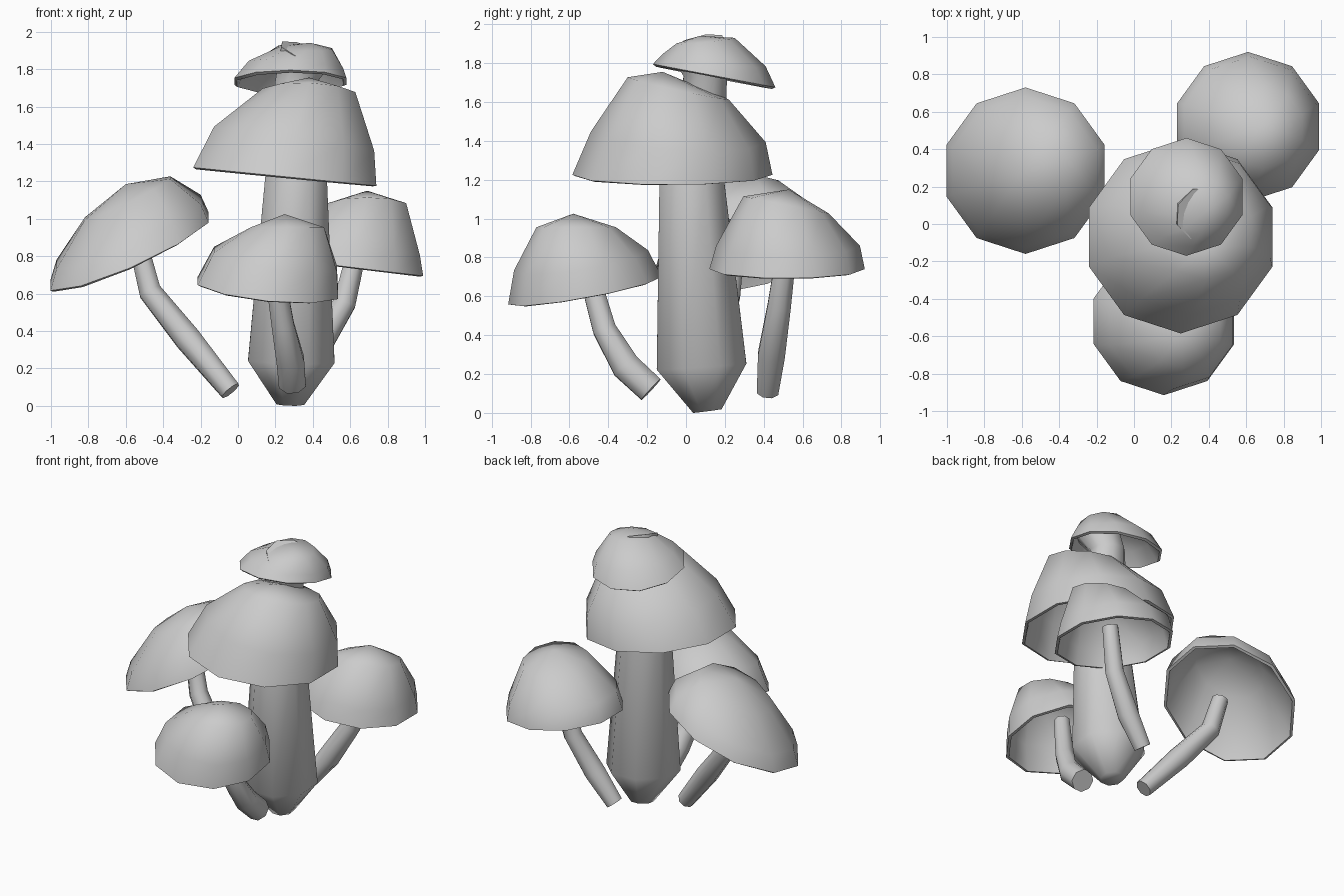
import bpy, bmesh, math
from mathutils import Vector

cube = bpy.data.objects.get("Cube")
if cube:
    bpy.data.objects.remove(cube)

grey = bpy.data.materials.new("plain_grey")
grey.use_nodes = True
shade = (0.6, 0.6, 0.6, 1)
grey.diffuse_color = shade
grey.node_tree.nodes["Principled BSDF"].inputs["Base Color"].default_value = shade


def bridge(bm, lower, upper):
    """Join two vertex loops of equal length with quads."""
    count = len(lower)
    for i in range(count):
        j = (i + 1) % count
        bm.faces.new((lower[i], lower[j], upper[j], upper[i]))


def finish(name, bm, thickness=0):
    """Turn a bmesh into a smooth object, optionally thickened inward."""
    bmesh.ops.recalc_face_normals(bm, faces=bm.faces)
    mesh = bpy.data.meshes.new(name)
    bm.to_mesh(mesh)
    bm.free()
    mesh.materials.append(grey)
    obj = bpy.data.objects.new(name, mesh)
    bpy.context.collection.objects.link(obj)
    bpy.ops.object.select_all(action="DESELECT")
    obj.select_set(True)
    bpy.context.view_layer.objects.active = obj
    if thickness:
        shell = obj.modifiers.new("shell", "SOLIDIFY")
        shell.thickness = thickness
        shell.offset = -1
        bpy.ops.object.modifier_apply(modifier=shell.name)
    bpy.ops.object.shade_smooth_by_angle(angle=math.radians(60))


def cap(name, rings, apex, sides=10):
    """Hollow cap: each ring is centre x, y, z, radius, slope along x, slope along y."""
    bm = bmesh.new()
    loops = []
    for cx, cy, cz, radius, slope_x, slope_y in rings:
        loop = []
        for i in range(sides):
            angle = math.pi / 2 + math.tau * i / sides
            dx, dy = radius * math.cos(angle), radius * math.sin(angle)
            loop.append(bm.verts.new((cx + dx, cy + dy, cz + slope_x * dx + slope_y * dy)))
        loops.append(loop)
    for lower, upper in zip(loops, loops[1:]):
        bridge(bm, lower, upper)
    tip = bm.verts.new(apex)
    top = loops[-1]
    for i in range(sides):
        bm.faces.new((top[i], top[(i + 1) % sides], tip))
    finish(name, bm, thickness=0.02)


def stem(name, path, sides=8):
    """Closed tube through points of x, y, z, radius, with rings square to the path."""
    bm = bmesh.new()
    points = [Vector(p[:3]) for p in path]
    loops = []
    for i, centre in enumerate(points):
        ahead = points[min(i + 1, len(points) - 1)]
        behind = points[max(i - 1, 0)]
        turn = Vector((0, 0, 1)).rotation_difference((ahead - behind).normalized())
        loop = []
        for k in range(sides):
            angle = math.tau * (k + 0.5) / sides
            spoke = Vector((math.cos(angle), math.sin(angle), 0)) * path[i][3]
            loop.append(bm.verts.new(centre + turn @ spoke))
        loops.append(loop)
    for lower, upper in zip(loops, loops[1:]):
        bridge(bm, lower, upper)
    bm.faces.new(loops[0])
    bm.faces.new(loops[-1])
    finish(name, bm)


# Large central mushroom; its stem carries on into the small top cap
cap("main_cap", [
    (.25, -.07, 1.225, .515, -.1, 0),
    (.3, -.04, 1.42, .45, -.15, -.06),
    (.38, -.04, 1.67, .26, -.04, -.22)], (.38, -.12, 1.755))
cap("top_cap", [
    (.28, .145, 1.735, .315, 0, -.19),
    (.31, .145, 1.815, .265, -.08, -.12),
    (.36, .1, 1.915, .15, -.05, .1)], (.39, .07, 1.94))
stem("main_stem", [
    (.28, .11, .01, .08), (.285, .08, .24, .25), (.31, .03, 1.2, .18),
    (.31, .1, 1.73, .12), (.365, .055, 1.89, .15)])

# Tilted mushroom on the right
cap("right_cap", [
    (-.58, .285, .825, .445, .43, .2),
    (-.585, .28, .93, .405, .45, .2),
    (-.59, .28, 1.11, .24, .48, .1)], (-.6, .27, 1.185))
stem("right_stem", [
    (-.04, .05, .08, .06), (-.27, .14, .36, .075),
    (-.47, .22, .61, .065), (-.53, .25, .85, .055)])

# Mushroom at the back left
cap("back_cap", [
    (.61, .52, .74, .4, -.12, 0),
    (.62, .525, .86, .37, -.15, 0),
    (.69, .515, 1.07, .22, 0, -.2)], (.69, .53, 1.15))
stem("back_stem", [
    (.28, .42, .11, .06), (.42, .44, .3, .075),
    (.57, .48, .55, .065), (.64, .52, .85, .055)])

# Mushroom at the front
cap("front_cap", [
    (.16, -.52, .63, .395, -.1, .18),
    (.2, -.54, .785, .345, -.15, .15),
    (.265, -.565, .955, .205, 0, 0)], (.25, -.58, 1.025))
stem("front_stem", [
    (.29, -.18, .12, .078), (.28, -.31, .24, .08),
    (.24, -.42, .43, .065), (.19, -.51, .75, .055)])
